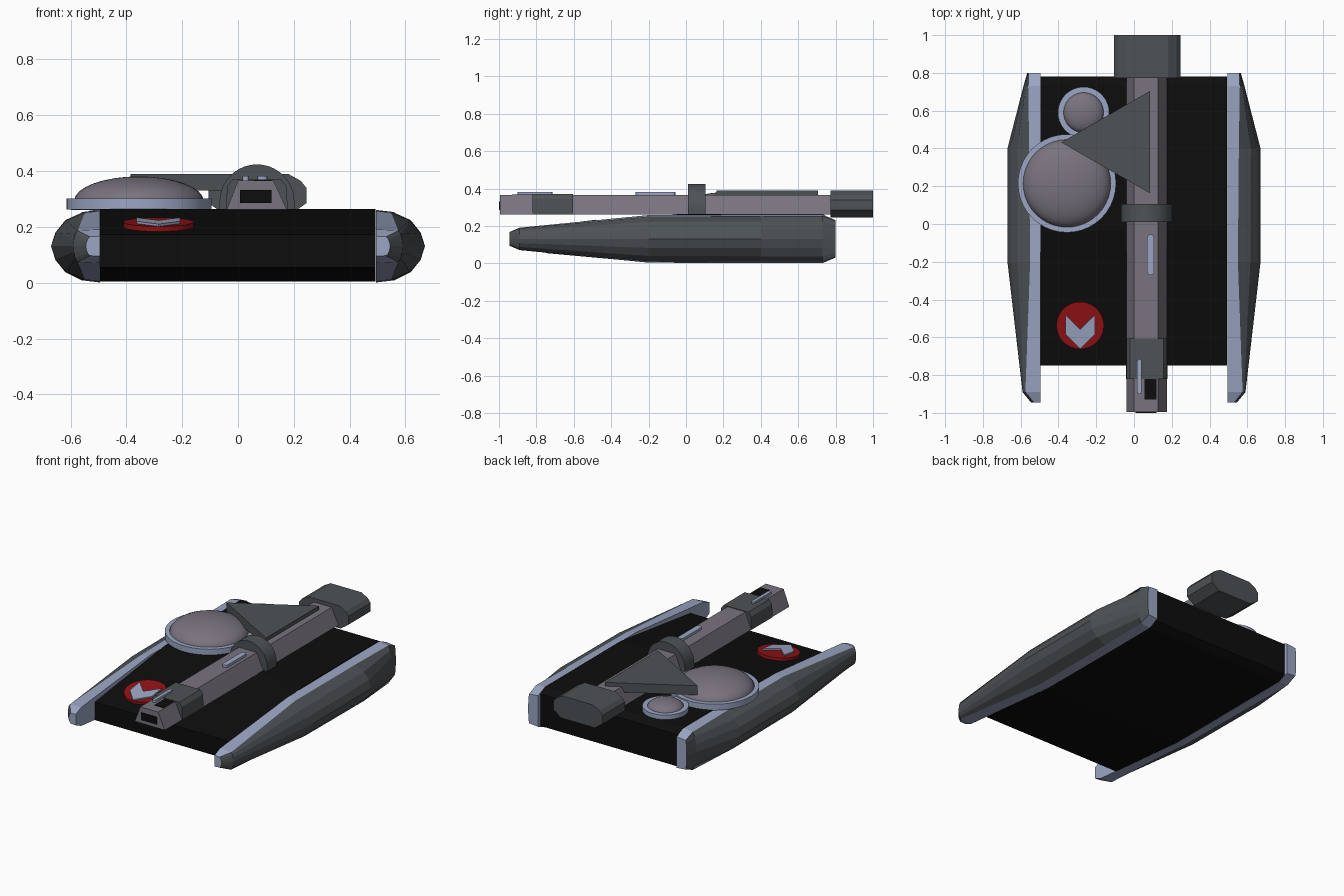
import bpy, bmesh, math
from mathutils import Vector

cube = bpy.data.objects.get("Cube")
if cube:
    bpy.data.objects.remove(cube, do_unlink=True)


def material(name, rgb):
    m = bpy.data.materials.new(name)
    m.use_nodes = True
    col = (*rgb, 1.0)
    m.diffuse_color = col
    bsdf = next(n for n in m.node_tree.nodes if n.type == 'BSDF_PRINCIPLED')
    bsdf.inputs["Base Color"].default_value = col
    return m


BLACK = material("hull black", (0.004, 0.004, 0.004))
GREY = material("dark grey", (0.075, 0.085, 0.092))
BLUE = material("pale blue", (0.33, 0.38, 0.55))
STONE = material("warm grey", (0.19, 0.17, 0.21))
RED = material("deep red", (0.28, 0.006, 0.008))


def finish(name, bm, mats, loc=(0, 0, 0), tilt=0.0, smooth=False):
    bmesh.ops.recalc_face_normals(bm, faces=bm.faces)
    mesh = bpy.data.meshes.new(name)
    bm.to_mesh(mesh)
    bm.free()
    obj = bpy.data.objects.new(name, mesh)
    bpy.context.collection.objects.link(obj)
    for m in mats:
        mesh.materials.append(m)
    obj.location = loc
    obj.rotation_euler.x = tilt
    if smooth:
        bpy.ops.object.select_all(action='DESELECT')
        obj.select_set(True)
        bpy.context.view_layer.objects.active = obj
        bpy.ops.object.shade_smooth_by_angle(angle=math.radians(35))
    return obj


def prism(name, pts, axis, lo, hi, mat, loc=(0, 0, 0), tilt=0.0, smooth=False):
    """Extrude a 2D outline along one axis from lo to hi."""
    bm = bmesh.new()

    def place(p, t):
        c = list(p)
        c.insert("xyz".index(axis), t)
        return bm.verts.new(c)

    a = [place(p, lo) for p in pts]
    b = [place(p, hi) for p in pts]
    bm.faces.new(a)
    bm.faces.new(b[::-1])
    n = len(pts)
    for i in range(n):
        j = (i + 1) % n
        bm.faces.new((a[i], b[i], b[j], a[j]))
    return finish(name, bm, [mat], loc, tilt, smooth)


def box(name, x, y, z, mat):
    return prism(name, [(x[0], y[0]), (x[1], y[0]), (x[1], y[1]), (x[0], y[1])],
                 'z', z[0], z[1], mat)


def arc(cx, cy, r, a0, a1, n):
    return [(cx + r * math.cos(math.radians(a0 + (a1 - a0) * i / n)),
             cy + r * math.sin(math.radians(a0 + (a1 - a0) * i / n))) for i in range(n + 1)]


def revolve(name, profile, loc, mat, segs=40):
    """Turn an (r, z) profile about the vertical axis."""
    bm = bmesh.new()
    vs = [bm.verts.new((r, 0, z)) for r, z in profile]
    es = [bm.edges.new(e) for e in zip(vs, vs[1:])]
    bmesh.ops.spin(bm, geom=vs + es, axis=(0, 0, 1), cent=(0, 0, 0),
                   angle=math.tau, steps=segs, use_duplicate=False)
    bmesh.ops.remove_doubles(bm, verts=bm.verts, dist=1e-5)
    return finish(name, bm, [mat], loc, smooth=True)


# Wedge-nosed hull between the pods
prism("hull", [(-0.75, 0.055), (-0.75, 0.172), (-0.04, 0.264), (0.73, 0.264), (0.78, 0.235),
               (0.78, 0.03), (0.73, 0.005), (-0.2, 0.005)], 'x', -0.494, 0.492, BLACK)

# Side pods: lofted half shells, blue on the inside and along the rims
STATIONS = [  # y, half height, rim x, outer x
    (-0.945, 0.036, 0.530, 0.545), (-0.89, 0.060, 0.575, 0.590), (-0.20, 0.127, 0.550, 0.670),
    (0.40, 0.130, 0.555, 0.670), (0.73, 0.130, 0.560, 0.585), (0.80, 0.100, 0.558, 0.565)]


def pod(name, side):
    bm = bmesh.new()
    rings = []
    for y, h, xb, xo in STATIONS:
        d = xo - xb
        upper = [(0.494, h), (xb, 0.94 * h), (xb + 0.55 * d, 0.72 * h), (xb + 0.86 * d, 0.38 * h)]
        sec = upper + [(xo, 0)] + [(x, -z) for x, z in reversed(upper)]
        rings.append([bm.verts.new((side * x, y, 0.131 + z)) for x, z in sec])
    n = len(rings[0])
    for r, s in zip(rings, rings[1:]):
        for i in range(n):
            j = (i + 1) % n
            f = bm.faces.new((r[i], r[j], s[j], s[i]))
            f.material_index = 1 if i in (0, n - 2, n - 1) else 0
    for cap in (rings[0], rings[-1]):
        bm.faces.new(cap).material_index = 1
    finish(name, bm, [GREY, BLUE])


pod("left_pod", 1)
pod("right_pod", -1)

# Long spine with its sleeve, arch band and rear engine block
prism("spine", [(-0.04, 0.262), (0.175, 0.262), (0.127, 0.366), (0.0, 0.366)],
      'y', -0.994, 0.80, STONE)
prism("spine_sleeve", [(-0.043, 0.262), (0.178, 0.262), (0.174, 0.345), (0.155, 0.370),
                       (-0.02, 0.370), (-0.039, 0.345)], 'y', -0.82, -0.605, GREY)
prism("arch_band", [(-0.066, 0.262)] + arc(0.068, 0.29, 0.134, 180, 0, 20) + [(0.202, 0.262)],
      'y', 0.01, 0.105, GREY, smooth=True)
prism("engine_block", [(-0.105, 0.285), (-0.105, 0.34), (-0.085, 0.365), (-0.04, 0.39),
                       (0.18, 0.39), (0.225, 0.365), (0.245, 0.34), (0.245, 0.285),
                       (0.19, 0.246), (-0.05, 0.246)], 'y', 0.773, 1.0, GREY)

# Dark openings in the spine nose
box("nose_slot", (0.008, 0.12), (-1.0, -0.993), (0.285, 0.332), BLACK)
box("top_slot", (0.055, 0.12), (-0.93, -0.82), (0.364, 0.369), BLACK)

# Slim rounded rails on the spine
for name, x, y0, y1, w in (("front_rail", 0.028, -0.90, -0.715, 0.011),
                           ("middle_rail", 0.088, -0.27, -0.055, 0.018)):
    outline = arc(x, y1 - w, w, 0, 180, 8) + arc(x, y0 + w, w, 180, 360, 8)
    prism(name, outline, 'z', 0.362, 0.382, BLUE)

# Triangular deck plate
prism("triangle_plate", [(0.085, 0.705), (0.085, 0.163), (-0.385, 0.432)],
      'z', 0.33, 0.39, GREY)

# Two domed dishes with raised rims
for name, x, y, r, rd, rim, peak in (("large_dish", -0.355, 0.215, 0.26, 0.232, 0.301, 0.381),
                                     ("small_dish", -0.267, 0.59, 0.136, 0.106, 0.293, 0.330)):
    revolve(name + "_rim", [(0, 0.255), (r, 0.262), (r, rim), (rd, rim), (rd, rim - 0.01),
                            (0, rim - 0.01)], (x, y, 0), BLUE)
    dome = [(rd * math.cos(a), rim - 0.008 + (peak - rim + 0.008) * math.sin(a))
            for a in (i * math.pi / 16 for i in range(8))] + [(0, peak)]
    revolve(name + "_dome", dome, (x, y, 0), STONE)

# Round red badge and arrow plate lying on the sloping deck
TILT = math.atan2(0.092, 0.71)
SPOT = (-0.285, -0.535, 0.200)
prism("red_disc", arc(0, 0, 0.126, 0, 351, 39), 'z', -0.005, 0.018, RED, SPOT, TILT, True)
prism("arrow_plate", [(-0.078, 0.058), (0, -0.02), (0.078, 0.058), (0.078, -0.045),
                      (0, -0.125), (-0.078, -0.045)], 'z', 0.017, 0.0265, BLUE, SPOT, TILT)
